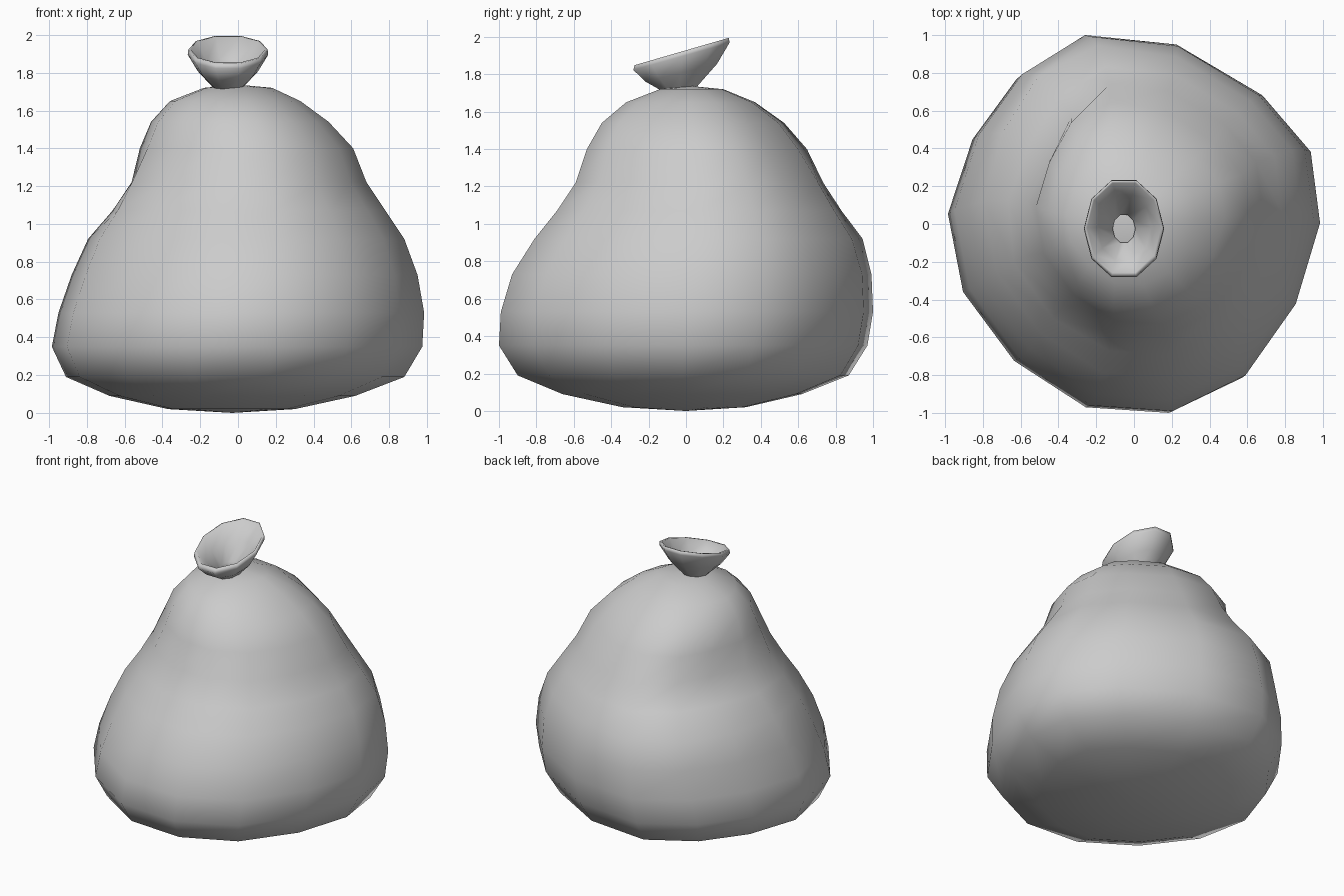
import bpy, bmesh, math

cloth = bpy.data.materials.new("grey cloth")
cloth.diffuse_color = (0.6, 0.6, 0.6, 1)


def loft(name, rings, tips=()):
    """Skin a list of point rings; close the ends with fans if tips are given."""
    bm = bmesh.new()
    loops = [[bm.verts.new(p) for p in ring] for ring in rings]
    n = len(loops[0])
    for a, b in zip(loops, loops[1:]):
        for i in range(n):
            j = (i + 1) % n
            bm.faces.new((a[i], a[j], b[j], b[i]))
    for loop, tip in zip((loops[0], loops[-1]), tips):
        c = bm.verts.new(tip)
        for i in range(n):
            bm.faces.new((loop[i], loop[(i + 1) % n], c))
    bmesh.ops.recalc_face_normals(bm, faces=bm.faces)
    for f in bm.faces:
        f.smooth = True
    mesh = bpy.data.meshes.new(name)
    bm.to_mesh(mesh)
    bm.free()
    mesh.materials.append(cloth)
    obj = bpy.data.objects.new(name, mesh)
    bpy.context.collection.objects.link(obj)
    return obj


# Lumps and dents in the cloth: azimuth, height, angular width, height width, amount
lumps = [(150, 1.20, 28, 0.12, -0.12),   # crease under the back left shoulder
         (125, 1.43, 22, 0.10, 0.07),    # back left shoulder
         (132, 0.93, 25, 0.13, 0.05),    # lower back left bulge
         (215, 1.15, 28, 0.20, 0.06),    # front left bulge
         (45, 1.47, 25, 0.10, -0.04)]    # flatter back right shoulder


def lump(az, z):
    total = 1.0
    for a, h, wa, wh, amount in lumps:
        da = (az - a + 180) % 360 - 180
        total += amount * math.exp(-(da / wa) ** 2 - ((z - h) / wh) ** 2)
    return total


# Sack body: uneven 14-sided outline, scaled to the extents of each level
outline = [(0.98, 0), (0.93, 0.38), (0.67, 0.68), (0.21, 0.95), (-0.28, 1.0),
           (-0.62, 0.79), (-0.85, 0.47), (-0.98, 0.07), (-0.90, -0.35),
           (-0.63, -0.72), (-0.25, -0.97), (0.19, -1.0), (0.58, -0.81),
           (0.85, -0.43)]
# z, left, right, front, back
levels = [(0.02, -0.37, 0.30, -0.34, 0.32),
          (0.09, -0.68, 0.62, -0.66, 0.62),
          (0.19, -0.91, 0.88, -0.90, 0.87),
          (0.35, -0.985, 0.975, -1.00, 0.97),
          (0.53, -0.95, 0.985, -0.99, 1.00),
          (0.73, -0.88, 0.95, -0.93, 0.99),
          (0.92, -0.79, 0.88, -0.81, 0.93),
          (1.07, -0.67, 0.78, -0.69, 0.83),
          (1.22, -0.59, 0.68, -0.59, 0.74),
          (1.40, -0.52, 0.61, -0.53, 0.63),
          (1.54, -0.46, 0.48, -0.45, 0.52),
          (1.65, -0.36, 0.33, -0.32, 0.37),
          (1.72, -0.18, 0.18, -0.14, 0.20)]
body = []
for z, l, r, f, b in levels:
    ring = []
    for u, v in outline:
        k = lump(math.degrees(math.atan2(v, u)), z)
        ring.append(((l + r) / 2 + k * u / 0.98 * (r - l) / 2,
                     (f + b) / 2 + k * v * (b - f) / 2, z))
    body.append(ring)
loft("sack_body", body, ((-0.03, 0, 0), (0, 0.03, 1.737)))

# Tied mouth: tilted ten-sided flared cup, outside up to the rim, then inside
cup = [(0.080, 0.095, -0.035, 1.722, 0.12),   # half x, half y, centre y, z, tilt
       (0.160, 0.195, -0.025, 1.808, 0.25),
       (0.213, 0.262, -0.025, 1.895, 0.28),
       (0.210, 0.258, -0.022, 1.922, 0.29),
       (0.196, 0.242, -0.020, 1.922, 0.29),
       (0.142, 0.178, -0.020, 1.830, 0.25),
       (0.060, 0.075, -0.025, 1.755, 0.12),
       (0.060, 0.075, -0.025, 1.715, 0.0)]
mouth = []
for hx, hy, cy, z, tilt in cup:
    ring = []
    for i in range(10):
        a = math.tau * i / 10
        y = hy * math.sin(a) * 1.03
        ring.append((-0.053 + hx * math.cos(a), cy + y, z + tilt * y))
    mouth.append(ring)
loft("sack_mouth", mouth)
